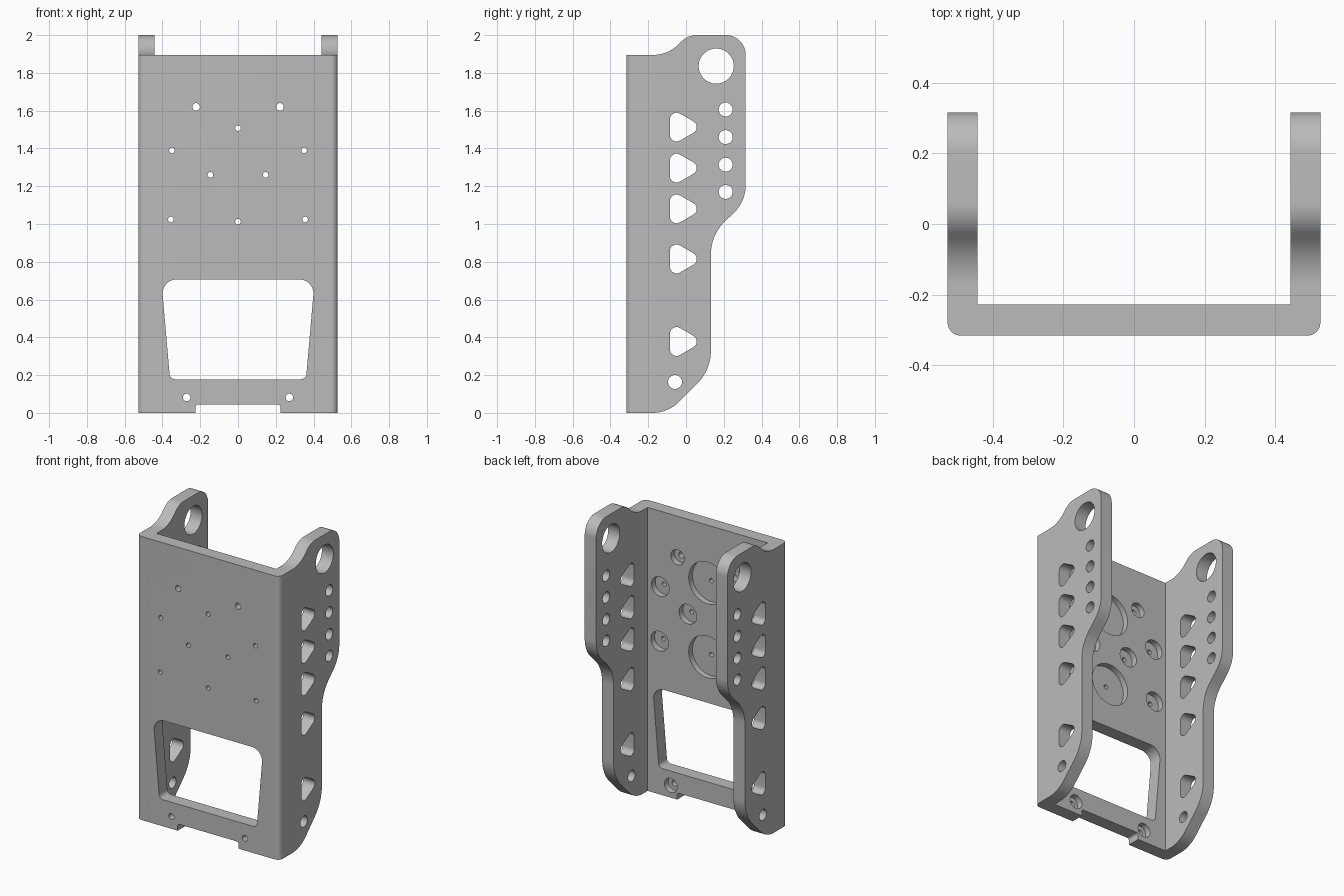
import bpy, bmesh, math
from mathutils import Vector

cube = bpy.data.objects.get("Cube")
if cube:
    bpy.data.objects.remove(cube, do_unlink=True)

metal = bpy.data.materials.new("satin grey metal")
metal.use_nodes = True
grey = (0.5, 0.5, 0.5, 1)
metal.diffuse_color = grey
metal.node_tree.nodes["Principled BSDF"].inputs["Base Color"].default_value = grey

# Maps from a flat profile (u, v) and depth d into space
ALONG = {
    "x": lambda u, v, d: (d, u, v),
    "y": lambda u, v, d: (u, d, v),
    "z": lambda u, v, d: (u, v, d),
}


def rounded(corners, steps=10):
    """Outline from (u, v, radius) corners, each replaced by a tangent arc."""
    out = []
    for i, (u, v, r) in enumerate(corners):
        p = Vector((u, v))
        if r == 0:
            out.append(p)
            continue
        a = (Vector(corners[i - 1][:2]) - p).normalized()
        b = (Vector(corners[(i + 1) % len(corners)][:2]) - p).normalized()
        half = a.angle(b) / 2
        centre = p + (a + b).normalized() * r / math.sin(half)
        start = p + a * r / math.tan(half) - centre
        end = p + b * r / math.tan(half) - centre
        sweep = math.pi - 2 * half
        for k in range(steps + 1):
            t = k / steps
            out.append(centre + (start * math.sin((1 - t) * sweep)
                                 + end * math.sin(t * sweep)) / math.sin(sweep))
    return out


def circle(u, v, r, n=32):
    return [Vector((u + r * math.cos(2 * math.pi * i / n),
                    v + r * math.sin(2 * math.pi * i / n))) for i in range(n)]


def prisms(name, outlines, axis, near, far):
    """One object holding every outline extruded along the axis."""
    bm = bmesh.new()
    for outline in outlines:
        rings = [[bm.verts.new(ALONG[axis](p.x, p.y, d)) for p in outline]
                 for d in (near, far)]
        bm.faces.new(rings[0])
        bm.faces.new(rings[1])
        for i in range(len(outline)):
            j = (i + 1) % len(outline)
            bm.faces.new((rings[0][i], rings[0][j], rings[1][j], rings[1][i]))
    bmesh.ops.recalc_face_normals(bm, faces=bm.faces)
    mesh = bpy.data.meshes.new(name)
    bm.to_mesh(mesh)
    bm.free()
    mesh.materials.append(metal)
    obj = bpy.data.objects.new(name, mesh)
    bpy.context.collection.objects.link(obj)
    return obj


def carve(target, cutter, operation="DIFFERENCE"):
    mod = target.modifiers.new(cutter.name, "BOOLEAN")
    mod.operation = operation
    mod.solver = "EXACT"
    mod.object = cutter
    cutter.hide_render = True
    bpy.context.view_layer.objects.active = target
    bpy.ops.object.modifier_apply(modifier=mod.name)
    bpy.data.objects.remove(cutter, do_unlink=True)


# U-shaped channel: front plate with two side flanges
W, IN, FRONT, BACK, PLATE = 0.528, 0.443, -0.316, 0.316, -0.228
channel = prisms("channel_bracket", [rounded([
    (-W, FRONT, 0.036), (W, FRONT, 0.036), (W, BACK + 0.1, 0), (IN, BACK + 0.1, 0),
    (IN, PLATE, 0), (-IN, PLATE, 0), (-IN, BACK + 0.1, 0), (-W, BACK + 0.1, 0)])],
    "z", -0.1, 2.1)

# Flange silhouette
silhouette = rounded([
    (FRONT - 0.1, 0, 0), (-0.095, 0, 0.2), (0.132, 0.227, 0.25),
    (0.132, 0.942, 0.24), (BACK, 1.12, 0.2), (BACK, 2, 0.105),
    (0.01, 2, 0.12), (-0.097, 1.895, 0.19), (FRONT - 0.1, 1.895, 0)], 14)
carve(channel, prisms("flange_outline", [silhouette], "x", -1, 1), "INTERSECT")

# Flange openings: triangles, hinge bore, row of holes, foot hole
openings = [rounded([(-0.085, z - 0.102, 0.035), (0.092, z, 0.035),
                     (-0.085, z + 0.102, 0.035)])
            for z in (1.513, 1.296, 1.08, 0.815, 0.378)]
openings += [circle(0.21, z, 0.037) for z in (1.606, 1.46, 1.314, 1.17)]
openings += [circle(0.16, 1.836, 0.093, 48), circle(-0.058, 0.164, 0.037)]
carve(channel, prisms("flange_openings", openings, "x", -1, 1))

# Front plate: window, bottom notch and screw holes (x, z, hole radius, recess radius)
screws = [(0, 1.508, 0.015, 0.14), (0, 1.013, 0.015, 0.14)]
for side in (-1, 1):
    screws += [(side * x, z, hole, recess) for x, z, hole, recess in (
        (0.222, 1.62, 0.02, 0.05), (0.35, 1.39, 0.015, 0.065),
        (0.146, 1.26, 0.015, 0.065), (0.355, 1.024, 0.015, 0.065),
        (0.272, 0.082, 0.02, 0.047))]
window = rounded([(-0.36, 0.178, 0.03), (0.36, 0.178, 0.03),
                  (0.406, 0.707, 0.075), (-0.406, 0.707, 0.075)])
notch = rounded([(-0.225, -0.1, 0), (0.225, -0.1, 0),
                 (0.225, 0.045, 0.015), (-0.225, 0.045, 0.015)])
cuts = [window, notch] + [circle(x, z, hole, 20) for x, z, hole, _ in screws]
carve(channel, prisms("plate_openings", cuts, "y", -0.5, -0.1))

# Round recesses on the inside of the plate
recesses = [circle(x, z, recess, 48) for x, z, _, recess in screws]
carve(channel, prisms("plate_recesses", recesses, "y", PLATE - 0.04, -0.15))

bpy.ops.object.select_all(action="DESELECT")
channel.select_set(True)
bpy.context.view_layer.objects.active = channel
bpy.ops.object.shade_smooth_by_angle(angle=math.radians(30))
